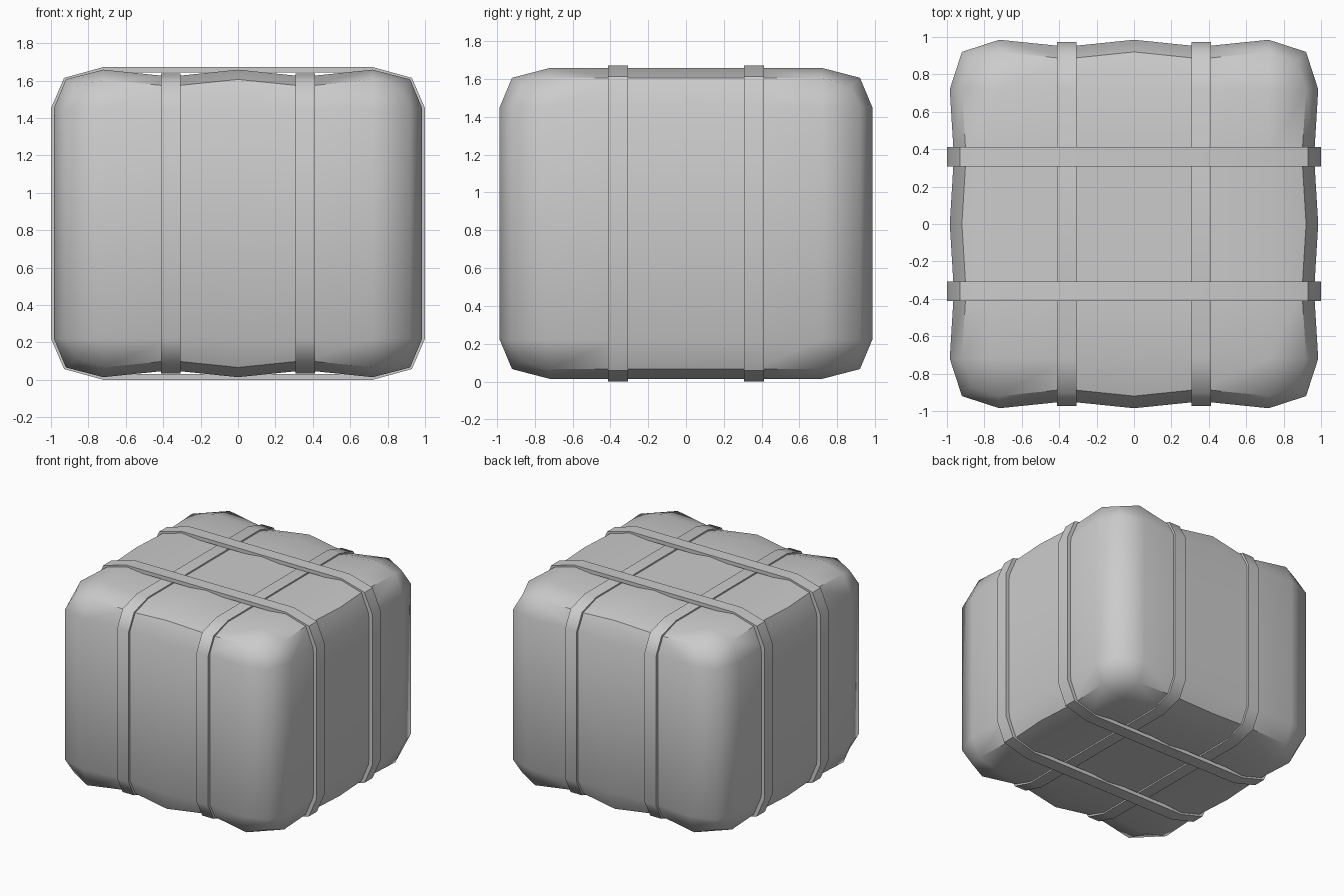
import bpy, bmesh, math
from itertools import product

cube = bpy.data.objects.get("Cube")
if cube:
    bpy.data.objects.remove(cube, do_unlink=True)

MID = 0.836     # height of the bale's centre
STRAP = 0.36    # strap distance from the centre

grey = bpy.data.materials.new("plain_grey")
grey.use_nodes = True
colour = (0.6, 0.6, 0.6, 1)
grey.diffuse_color = colour
grey.node_tree.nodes["Principled BSDF"].inputs["Base Color"].default_value = colour


def finish(bm, name):
    bmesh.ops.recalc_face_normals(bm, faces=bm.faces)
    mesh = bpy.data.meshes.new(name)
    bm.to_mesh(mesh)
    bm.free()
    mesh.materials.append(grey)
    obj = bpy.data.objects.new(name, mesh)
    obj.location.z = MID
    bpy.context.collection.objects.link(obj)
    bpy.ops.object.select_all(action='DESELECT')
    obj.select_set(True)
    bpy.context.view_layer.objects.active = obj
    bpy.ops.object.shade_smooth_by_angle(angle=math.radians(48))


# Bale: a lattice box, rounded at edges and corners, pinched under the straps
WIDE = [-1, -0.72, -STRAP, 0, STRAP, 0.72, 1]
LINES = [WIDE, WIDE, [-1, -0.615, 0.615, 1]]
# reach of an axis on a face, on an edge and at a corner
REACH = [(0.985, 0.92, 0.87), (0.985, 0.92, 0.87), (0.822, 0.77, 0.73)]


def bale_point(p):
    ends = sum(abs(c) == 1 for c in p)
    out = []
    for axis, c in enumerate(p):
        if abs(c) == 1:
            pinch = 0
            if axis == 0 and abs(p[1]) == STRAP:
                pinch = 0.022
            elif axis > 0 and abs(p[0]) == STRAP:
                pinch = 0.037
            c *= REACH[axis][ends - 1] - pinch
        out.append(c)
    return out


bm = bmesh.new()
verts = {}
for p in product(*LINES):
    if any(abs(c) == 1 for c in p):
        verts[p] = bm.verts.new(bale_point(p))
for axis in range(3):
    u, v = [a for a in range(3) if a != axis]
    for side in (-1, 1):
        for i, j in product(range(len(LINES[u]) - 1), range(len(LINES[v]) - 1)):
            quad = []
            for di, dj in ((0, 0), (1, 0), (1, 1), (0, 1)):
                p = [side] * 3
                p[u], p[v] = LINES[u][i + di], LINES[v][j + dj]
                quad.append(verts[tuple(p)])
            bm.faces.new(quad)
finish(bm, "bale")


# Straps: closed flat bands, mirrored from one quarter of their outline
def strap(name, quarter, place):
    back = quarter[::-1]
    outline = (quarter + [(-a, b) for a, b in back]
               + [(-a, -b) for a, b in quarter] + [(a, -b) for a, b in back])
    bm = bmesh.new()
    rings = []
    for a, b in outline:
        ring = []
        for thick, w in ((0, -0.052), (0, 0.052), (0.03, 0.052), (0.03, -0.052)):
            ring.append(bm.verts.new(place(a - math.copysign(thick, a),
                                           b - math.copysign(thick, b), w)))
        rings.append(ring)
    for i, ring in enumerate(rings):
        before = rings[i - 1]
        for k in range(4):
            bm.faces.new((before[k], before[k - 1], ring[k - 1], ring[k]))
    finish(bm, name)


ACROSS = [(1.0, 0.615), (0.93, 0.778), (0.72, 0.836)]
ALONG = [(0.973, 0.615), (0.903, 0.749), (0.72, 0.802)]
for s, side, end in ((-1, "right", "front"), (1, "left", "back")):
    strap(end + "_cross_strap", ACROSS, lambda a, b, w: (a, s * STRAP + w, b))
    strap(side + "_long_strap", ALONG, lambda a, b, w: (s * STRAP + w, a, b))
